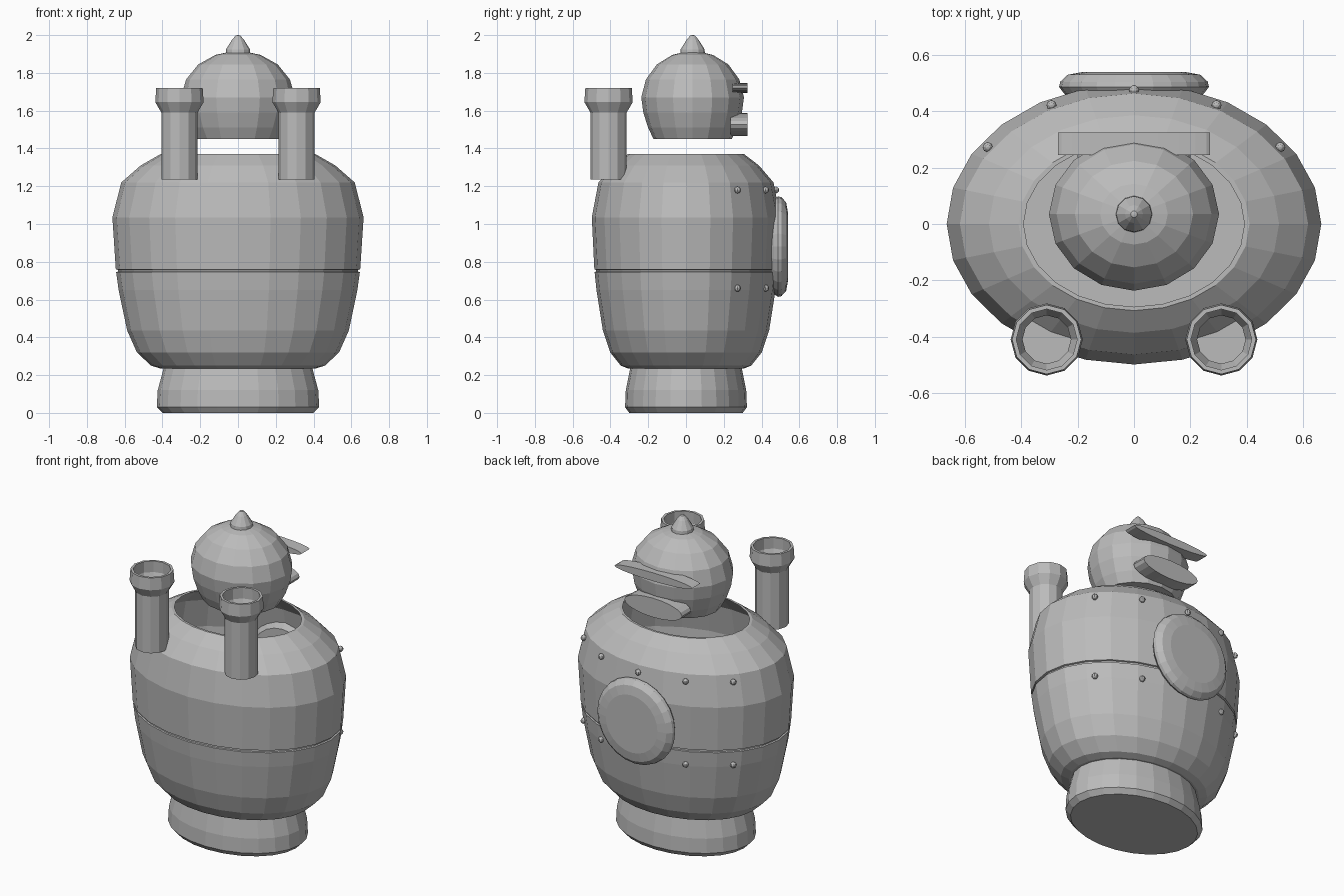
import bpy, bmesh, math
from mathutils import Matrix

if "Cube" in bpy.data.objects:
    bpy.data.objects.remove(bpy.data.objects["Cube"])

metal = bpy.data.materials.new("grey_metal")
GREY = (0.5, 0.5, 0.5, 1)
metal.use_nodes = True
metal.diffuse_color = GREY
metal.node_tree.nodes["Principled BSDF"].inputs["Base Color"].default_value = GREY


def finish(name, bm, matrix=Matrix()):
    """Turn a bmesh into a flat-shaded object."""
    bmesh.ops.recalc_face_normals(bm, faces=bm.faces)
    bm.transform(matrix)
    mesh = bpy.data.meshes.new(name)
    bm.to_mesh(mesh)
    bm.free()
    mesh.materials.append(metal)
    obj = bpy.data.objects.new(name, mesh)
    bpy.context.collection.objects.link(obj)
    return obj


def lathe(name, profile, sides, matrix=Matrix()):
    """Spin (radius, height) points about z and cap both ends."""
    bm = bmesh.new()
    rings = []
    for r, z in profile:
        turn = [2 * math.pi * i / sides - math.pi / 2 for i in range(sides)]
        rings.append([bm.verts.new((r * math.cos(a), r * math.sin(a), z)) for a in turn])
    for low, high in zip(rings, rings[1:]):
        for i in range(sides):
            j = (i + 1) % sides
            bm.faces.new((low[i], low[j], high[j], high[i]))
    bm.faces.new(rings[0])
    bm.faces.new(rings[-1])
    return finish(name, bm, matrix)


def place(x, y, z, sx=1, sy=1, sz=1):
    return Matrix.Translation((x, y, z)) @ Matrix.Diagonal((sx, sy, sz, 1))


OVAL = 0.75  # depth of the body compared with its width
TO_BACK = Matrix.Rotation(-math.pi / 2, 4, "X")  # turns +z to +y

# Base
lathe("base", [(0.40, 0), (0.43, 0.03), (0.425, 0.12), (0.39, 0.25)], 24,
      place(0, 0, 0, 1, OVAL))

# Hollow body with a thin groove around the waist
outer = [(0.41, 0.235), (0.46, 0.25), (0.535, 0.32), (0.587, 0.437), (0.632, 0.65),
         (0.645, 0.745), (0.636, 0.748), (0.636, 0.757), (0.647, 0.76),
         (0.665, 1.035), (0.618, 1.22), (0.515, 1.31), (0.41, 1.37)]
inner = [(r - 0.018, z) for r, z in reversed(outer) if z > 0.3 and not 0.74 < z < 0.77]
lathe("body", outer + inner + [(0.40, 0.26)], 24, place(0, 0, 0, 1, OVAL))

# Head and top knob
HEAD_Y = 0.035
lathe("head", [(0.23, 1.45), (0.262, 1.51), (0.29, 1.59), (0.302, 1.67), (0.275, 1.765),
               (0.21, 1.845), (0.12, 1.895), (0.05, 1.91)], 16,
      place(0, HEAD_Y, 0, 1, 0.9))
lathe("top_knob", [(0.055, 1.89), (0.065, 1.905), (0.063, 1.925), (0.032, 1.975),
                   (0.012, 1.998), (0.003, 2.0)], 12, place(0, HEAD_Y, 0))

# Eye slit and mouth plates on the head
for name, y, z, half_x, half_z in (("eye_slit", 0.245, 1.72, 0.27, 0.026),
                                   ("mouth", 0.235, 1.527, 0.2, 0.06)):
    lathe(name, [(1, 0), (1, 0.325 - y)], 20,
          Matrix.Translation((0, y, z)) @ TO_BACK @ Matrix.Diagonal((half_x, half_z, 1, 1)))

# Open pipes at the shoulders
pipe = [(0.096, 1.235), (0.096, 1.59), (0.128, 1.645), (0.123, 1.72),
        (0.108, 1.72), (0.11, 1.65), (0.086, 1.59), (0.086, 1.245)]
for side, x in (("right", -0.31), ("left", 0.31)):
    lathe(side + "_pipe", pipe, 12, place(x, -0.41, 0))

# Round hatch on the back
lathe("hatch", [(0.22, 0.44), (0.25, 0.465), (0.266, 0.487), (0.262, 0.505),
                (0.235, 0.53), (0.18, 0.54)], 24,
      Matrix.Translation((0, 0, 0.88)) @ TO_BACK)

# Rivets in two rows around the back
for row, z in (("lower", 0.66), ("upper", 1.18)):
    for i in range(-2, 3):
        angle = math.radians(27.5 * i)
        bm = bmesh.new()
        bmesh.ops.create_uvsphere(bm, u_segments=8, v_segments=6, radius=0.018)
        finish(f"{row}_rivet_{i + 3}", bm,
               place(0.634 * math.sin(angle), 0.634 * OVAL * math.cos(angle), z))
